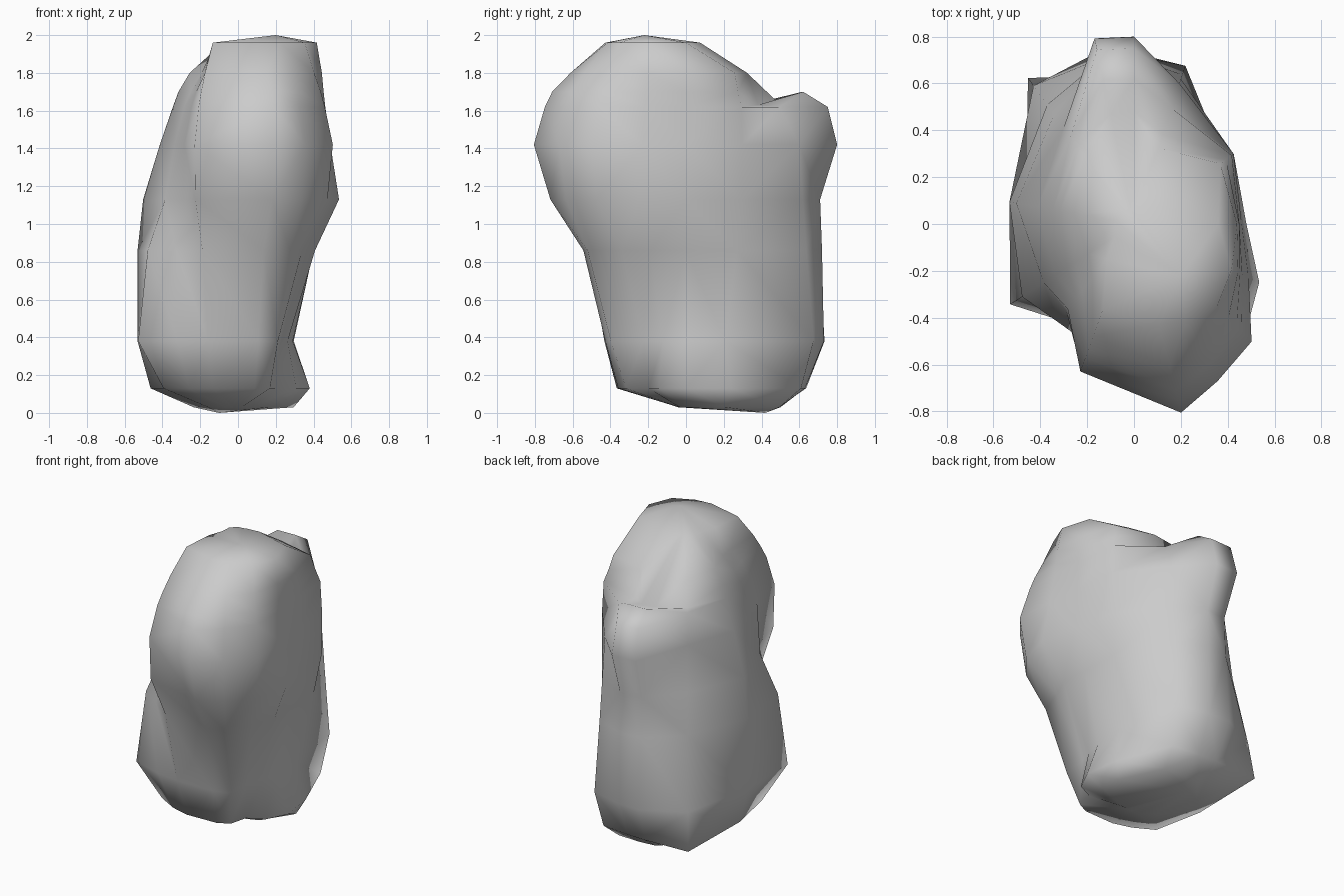
import bpy
import bmesh
from math import cos, sin, radians

default_cube = bpy.data.objects.get("Cube")
if default_cube:
    bpy.data.objects.remove(default_cube, do_unlink=True)

# Compass directions of the boulder's main ridges, counted from the left side
ANGLES = [0, 35, 72, 90, 102, 126, 170, 213, 232, 250, 284, 298, 315, 335]

# Height of each contour, and its reach along every ridge in hundredths
CONTOURS = {
    0.03: [16, 36, 52, 50, 50, 40, 16, 8, 5, 4, 4, 4, 5, 8],
    0.13: [38, 42, 64, 63, 65, 77, 47, 47, 42, 39, 37, 36, 28, 34],
    0.38: [29, 36, 71, 73, 75, 73, 54, 63, 52, 46, 44, 45, 32, 29],
    0.86: [40, 47, 67, 72, 72, 63, 54, 57, 53, 55, 56, 59, 48, 45],
    1.13: [48, 52, 65, 71, 71, 58, 51, 46, 47, 66, 74, 72, 67, 59],
    1.42: [46, 52, 63, 80, 81, 51, 42, 40, 46, 67, 83, 76, 71, 54],
    1.62: [45, 51, 52, 75, 76, 46, 35, 34, 40, 61, 77, 70, 65, 51],
    1.70: [45, 48, 40, 62, 63, 41, 32, 30, 36, 57, 73, 68, 62, 50],
    1.80: [44, 45, 34, 48, 48, 36, 26, 23, 29, 51, 63, 61, 57, 49],
    1.96: [36, 13, 7, 6, 6, 7, 8, 10, 19, 39, 44, 47, 50, 46],
}
BASE_POINT = (-0.1, 0.42, 0)
PEAK_POINT = (0.2, -0.22, 2)

# The saddle between the back knob and the crown: height and ridge to depth
SADDLE = {
    (1.70, 72): 0.07,
    (1.70, 126): 0.07,
    (1.80, 90): 0.15,
    (1.80, 102): 0.15,
}


def make_material(name, colour):
    material = bpy.data.materials.new(name)
    material.use_nodes = True
    material.diffuse_color = colour
    shader = material.node_tree.nodes["Principled BSDF"]
    shader.inputs["Base Color"].default_value = colour
    return material


def add_contour(bm, height, reaches):
    """Place one closed outline, sunk where the saddle crosses it."""
    ring = []
    for angle, reach in zip(ANGLES, reaches):
        direction = radians(angle)
        radius = reach / 100
        z = height - SADDLE.get((height, angle), 0)
        ring.append(bm.verts.new((radius * cos(direction), radius * sin(direction), z)))
    return ring


def neighbours(ring):
    return zip(ring, ring[1:] + ring[:1])


bm = bmesh.new()
rings = [add_contour(bm, height, reaches) for height, reaches in CONTOURS.items()]

# Sides between the contours
for lower, upper in zip(rings, rings[1:]):
    for (a, b), (c, d) in zip(neighbours(lower), neighbours(upper)):
        bm.faces.new((a, b, d, c))

# Underside and crown
base = bm.verts.new(BASE_POINT)
peak = bm.verts.new(PEAK_POINT)
for a, b in neighbours(rings[0]):
    bm.faces.new((b, a, base))
for a, b in neighbours(rings[-1]):
    bm.faces.new((a, b, peak))

# Short diagonals keep the saddle open
bmesh.ops.triangulate(bm, faces=bm.faces[:], quad_method="SHORT_EDGE")
bmesh.ops.recalc_face_normals(bm, faces=bm.faces)
for face in bm.faces:
    face.smooth = True

mesh = bpy.data.meshes.new("boulder")
bm.to_mesh(mesh)
bm.free()
mesh.materials.append(make_material("stone grey", (0.6, 0.6, 0.6, 1)))
boulder = bpy.data.objects.new("boulder", mesh)
bpy.context.collection.objects.link(boulder)
